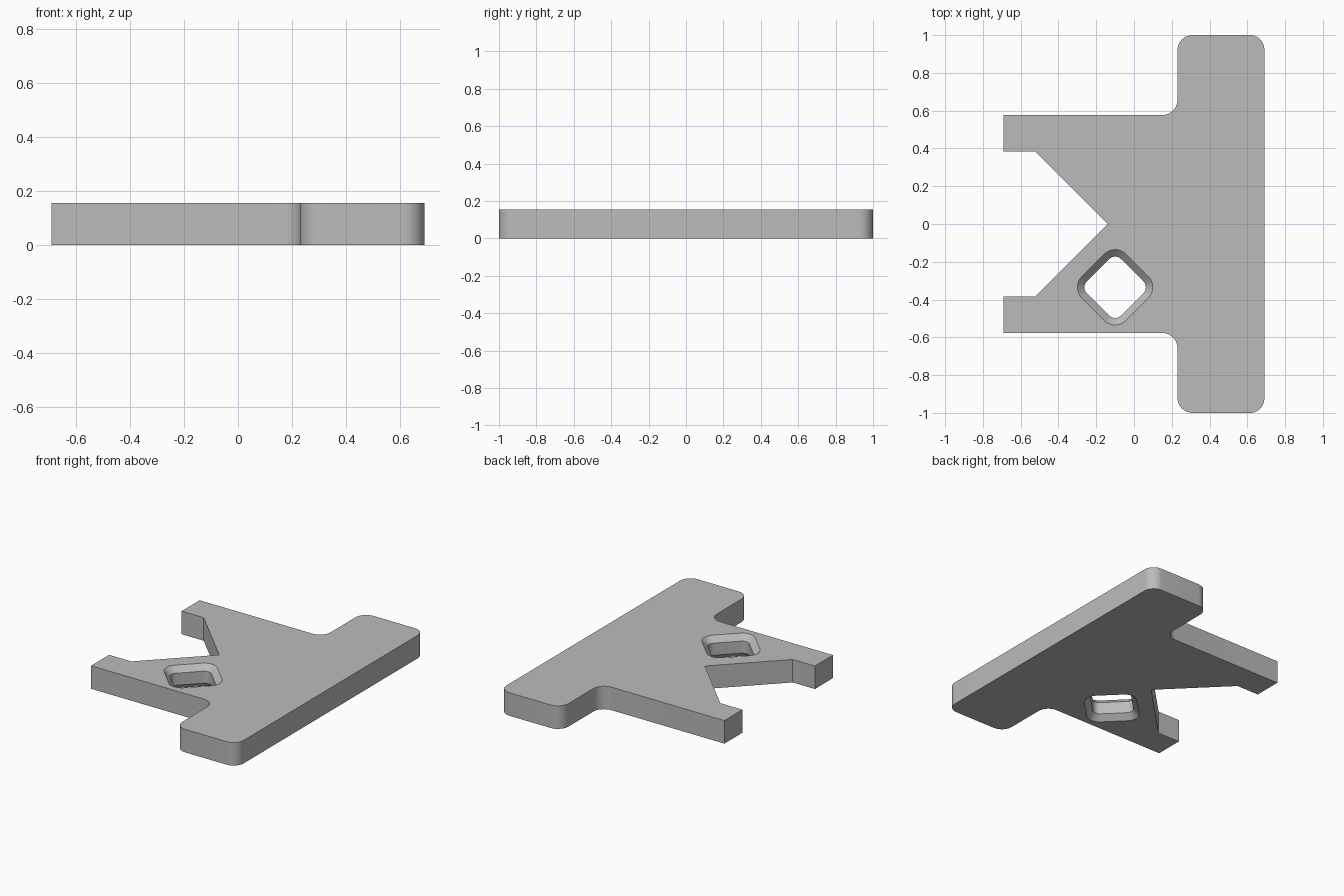
import bpy, bmesh, math
from mathutils import Vector

cube = bpy.data.objects.get("Cube")
if cube:
    bpy.data.objects.remove(cube, do_unlink=True)

THICK = 0.155
CHAMFER = 0.037

grey = bpy.data.materials.new("plain grey")
grey.use_nodes = True
grey.diffuse_color = (0.5, 0.5, 0.5, 1)
grey.node_tree.nodes["Principled BSDF"].inputs["Base Color"].default_value = (0.5, 0.5, 0.5, 1)


def rounded(corners, steps=10):
    """Outline from (x, y, radius) corners; a radius of 0 stays sharp."""
    out = []
    for i, (x, y, r) in enumerate(corners):
        p = Vector((x, y))
        if r == 0:
            out.append(p)
            continue
        a = (Vector(corners[i - 1][:2]) - p).normalized()
        b = (Vector(corners[(i + 1) % len(corners)][:2]) - p).normalized()
        half = a.angle(b) / 2
        centre = p + (a + b).normalized() * (r / math.sin(half))
        start = p + a * (r / math.tan(half)) - centre
        end = p + b * (r / math.tan(half)) - centre
        sweep = start.angle(end)
        for k in range(steps + 1):
            t = k / steps
            out.append(centre + (start * math.sin((1 - t) * sweep)
                                 + end * math.sin(t * sweep)) / math.sin(sweep))
    return out


def loft(name, rings):
    """Closed solid through a stack of (outline, z) rings."""
    bm = bmesh.new()
    loops = [[bm.verts.new((p.x, p.y, z)) for p in ring] for ring, z in rings]
    n = len(loops[0])
    for low, high in zip(loops, loops[1:]):
        for i in range(n):
            j = (i + 1) % n
            bm.faces.new((low[i], low[j], high[j], high[i]))
    bm.faces.new(loops[0][::-1])
    bm.faces.new(loops[-1])
    bmesh.ops.recalc_face_normals(bm, faces=bm.faces)
    mesh = bpy.data.meshes.new(name)
    bm.to_mesh(mesh)
    bm.free()
    mesh.materials.append(grey)
    obj = bpy.data.objects.new(name, mesh)
    bpy.context.collection.objects.link(obj)
    return obj


# T-shaped plate with a forked end, mirrored across y = 0
upper = [(0.69, 1.0, 0.075), (0.23, 1.0, 0.08), (0.23, 0.577, 0.08),
         (-0.69, 0.577, 0), (-0.69, 0.385, 0), (-0.525, 0.385, 0)]
lower = [(x, -y, r) for x, y, r in reversed(upper)]
outline = rounded(upper + [(-0.14, 0, 0)] + lower)
plate = loft("forked_plate", [(outline, 0), (outline, THICK)])


# Diamond hole, chamfered on both faces
def diamond(grow):
    reach = (0.128 + grow) * math.sqrt(2)
    cx, cy, r = -0.10, -0.335, 0.045 + grow
    return rounded([(cx + reach, cy, r), (cx, cy + reach, r),
                    (cx - reach, cy, r), (cx, cy - reach, r)])


over = 0.01
cutter = loft("hole_cutter", [
    (diamond(CHAMFER + over), -over), (diamond(0), CHAMFER),
    (diamond(0), THICK - CHAMFER), (diamond(CHAMFER + over), THICK + over)])
cutter.hide_render = True

cut = plate.modifiers.new("hole", 'BOOLEAN')
cut.operation = 'DIFFERENCE'
cut.solver = 'EXACT'
cut.object = cutter

# Apply the cut and smooth the rounded walls
bpy.ops.object.select_all(action='DESELECT')
plate.select_set(True)
bpy.context.view_layer.objects.active = plate
bpy.ops.object.modifier_apply(modifier=cut.name)
bpy.data.objects.remove(cutter, do_unlink=True)
bpy.ops.object.shade_smooth_by_angle(angle=math.radians(30))
